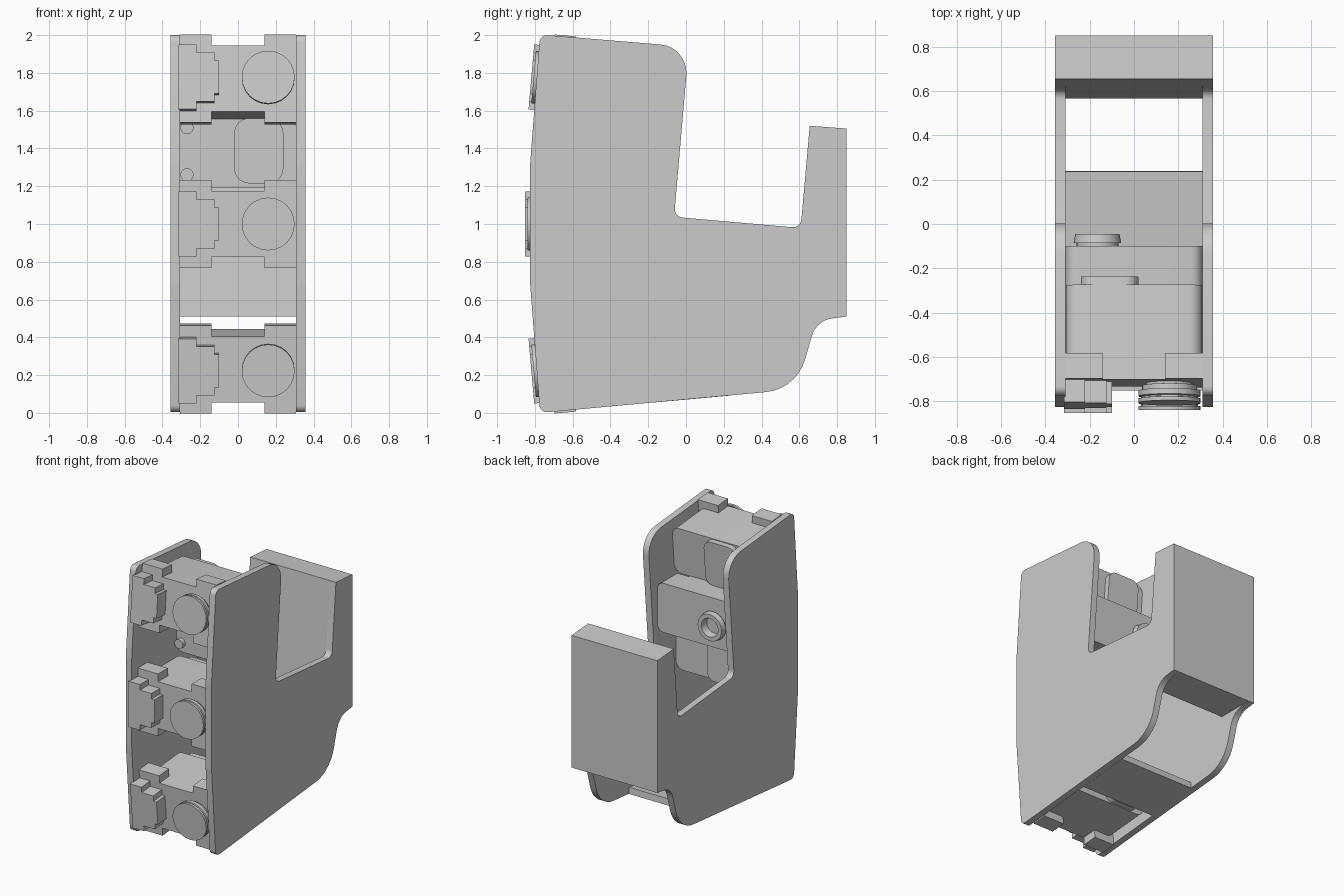
import bpy, bmesh, math
from mathutils import Vector, Matrix

if "Cube" in bpy.data.objects:
    bpy.data.objects.remove(bpy.data.objects["Cube"])

XO, XI = 0.357, 0.308   # outer and inner x of the side plates
TILT = math.radians(5)


def fillet(points, seg=7):
    """Round profile corners: points are (u, v) or (u, v, radius)."""
    out, n = [], len(points)
    for i, p in enumerate(points):
        c = Vector(p[:2])
        if len(p) < 3:
            out.append(c)
            continue
        a = (Vector(points[i - 1][:2]) - c).normalized()
        b = (Vector(points[(i + 1) % n][:2]) - c).normalized()
        half = a.angle(b) / 2
        r = p[2]
        mid = c + (a + b).normalized() * r / math.sin(half)
        s = c + a * r / math.tan(half) - mid
        e = c + b * r / math.tan(half) - mid
        sweep = s.angle_signed(e)
        for k in range(seg + 1):
            t = -sweep * k / seg
            out.append(mid + Matrix.Rotation(t, 2) @ s)
    return out


def prism(name, points, lo, hi, axis, matrix=None):
    """Extrude a (y,z) profile along x, or an (x,z) profile along y."""
    bm = bmesh.new()
    put = (lambda p: (lo, p.x, p.y)) if axis == 'X' else (lambda p: (p.x, lo, p.y))
    face = bm.faces.new([bm.verts.new(put(p)) for p in fillet(points)])
    ext = bmesh.ops.extrude_face_region(bm, geom=[face])
    step = Vector((hi - lo, 0, 0)) if axis == 'X' else Vector((0, hi - lo, 0))
    bmesh.ops.translate(bm, vec=step, verts=[v for v in ext['geom'] if isinstance(v, bmesh.types.BMVert)])
    return finish(name, bm, matrix)


def finish(name, bm, matrix=None):
    bmesh.ops.recalc_face_normals(bm, faces=bm.faces)
    me = bpy.data.meshes.new(name)
    bm.to_mesh(me)
    bm.free()
    ob = bpy.data.objects.new(name, me)
    bpy.context.collection.objects.link(ob)
    if matrix:
        ob.matrix_world = matrix
    bpy.ops.object.select_all(action='DESELECT')
    ob.select_set(True)
    bpy.context.view_layer.objects.active = ob
    bpy.ops.object.shade_smooth_by_angle(angle=math.radians(30))
    return ob


def rect(x0, x1, z0, z1, r=0):
    pts = [(x0, z0), (x1, z0), (x1, z1), (x0, z1)]
    return [(*p, r) for p in pts] if r else pts


def lathe(name, profile, x, z, matrix=None, seg=24, closed=False):
    """Spin a (radius, y) profile around a y-parallel axis at x, z."""
    bm = bmesh.new()
    rings = [[bm.verts.new((x + r * math.cos(k * math.tau / seg), y, z + r * math.sin(k * math.tau / seg)))
              for k in range(seg)] for r, y in profile]
    pairs = list(zip(rings, rings[1:])) + ([(rings[-1], rings[0])] if closed else [])
    for a, b in pairs:
        for k in range(seg):
            j = (k + 1) % seg
            bm.faces.new((a[k], a[j], b[j], b[k]))
    if not closed:
        bm.faces.new(rings[0])
        bm.faces.new(rings[-1])
    return finish(name, bm, matrix)


# Side plates with the hook-shaped slot
plate = [(-0.773, 0.0, 0.04), (-0.825, 0.68, 0.5), (-0.825, 1.32, 0.5), (-0.773, 2.003, 0.04),
         (0.015, 1.938, 0.15), (-0.063, 1.038, 0.045), (0.607, 0.979, 0.045), (0.655, 1.52),
         (0.85, 1.505), (0.85, 0.51), (0.69, 0.49, 0.13), (0.585, 0.125, 0.24)]
prism('left_plate', plate, -XO, -XI, 'X')
prism('right_plate', plate, XI, XO, 'X')

# Solid rear block and bottom strip between the plates
prism('rear_block', [(0.655, 1.52), (0.85, 1.505), (0.85, 0.51), (0.567, 0.51)], -XI, XI, 'X')
prism('floor_strip', [(-0.17, 0.055), (0.24, 0.092), (0.236, 0.14), (-0.174, 0.103)], -XI, XI, 'X')


def module(name, y, z, tilt):
    m = Matrix.Translation((0, y, z)) @ Matrix.Rotation(tilt, 4, 'X')
    h, n = 0.234, 0.176
    # Notched front flange
    flange = [(-XI, -h), (-0.14, -h), (-0.14, -n), (0.14, -n), (0.14, -h), (XI, -h),
              (XI, h), (0.14, h), (0.14, n), (-0.14, n), (-0.14, h), (-XI, h)]
    prism(name + '_flange', flange, 0, 0.115, 'Y', m)
    # Rounded body and rear bump
    prism(name + '_body', rect(-XI, XI, -0.176, 0.176, 0.06), 0.1, 0.43, 'Y', m)
    prism(name + '_bump', rect(-0.24, 0.02, -0.17, 0.17, 0.06), 0.42, 0.47, 'Y', m)
    # Keyed socket: stepped outline
    key = [(-0.315, -0.172), (-0.22, -0.172), (-0.22, -0.13), (-0.125, -0.13), (-0.125, -0.088), (-0.1, -0.088)]
    key += [(x, -v) for x, v in reversed(key)]
    prism(name + '_socket', key, -0.102, 0.01, 'Y', m)
    # Round button on a narrower stem
    lathe(name + '_button', [(0.105, 0.01), (0.105, -0.01), (0.125, -0.012), (0.125, -0.035), (0.14, -0.035),
                             (0.14, -0.06), (0.128, -0.064), (0.128, -0.07), (0.14, -0.072), (0.14, -0.09)],
          0.16, 0, m)


module('lower', -0.717, 0.23, TILT)
module('middle', -0.75, 1.0, 0)
module('upper', -0.717, 1.77, -TILT)

# Rear housing between the upper and middle modules
prism('rear_housing', rect(-XI, XI, 1.19, 1.56, 0.05), -0.29, -0.1, 'Y')
prism('housing_pad', rect(-0.02, 0.24, 1.215, 1.56, 0.08), -0.33, -0.28, 'Y')
for i, z in enumerate((1.26, 1.51)):
    lathe('housing_pin_%d' % i, [(0.035, -0.32), (0.035, -0.28)], -0.27, z, seg=16)

# Hollow collar on the back of the housing
lathe('rear_collar', [(0.095, -0.11), (0.095, -0.085), (0.107, -0.085), (0.1, -0.045), (0.07, -0.045), (0.06, -0.11)],
      -0.165, 1.36, closed=True)
